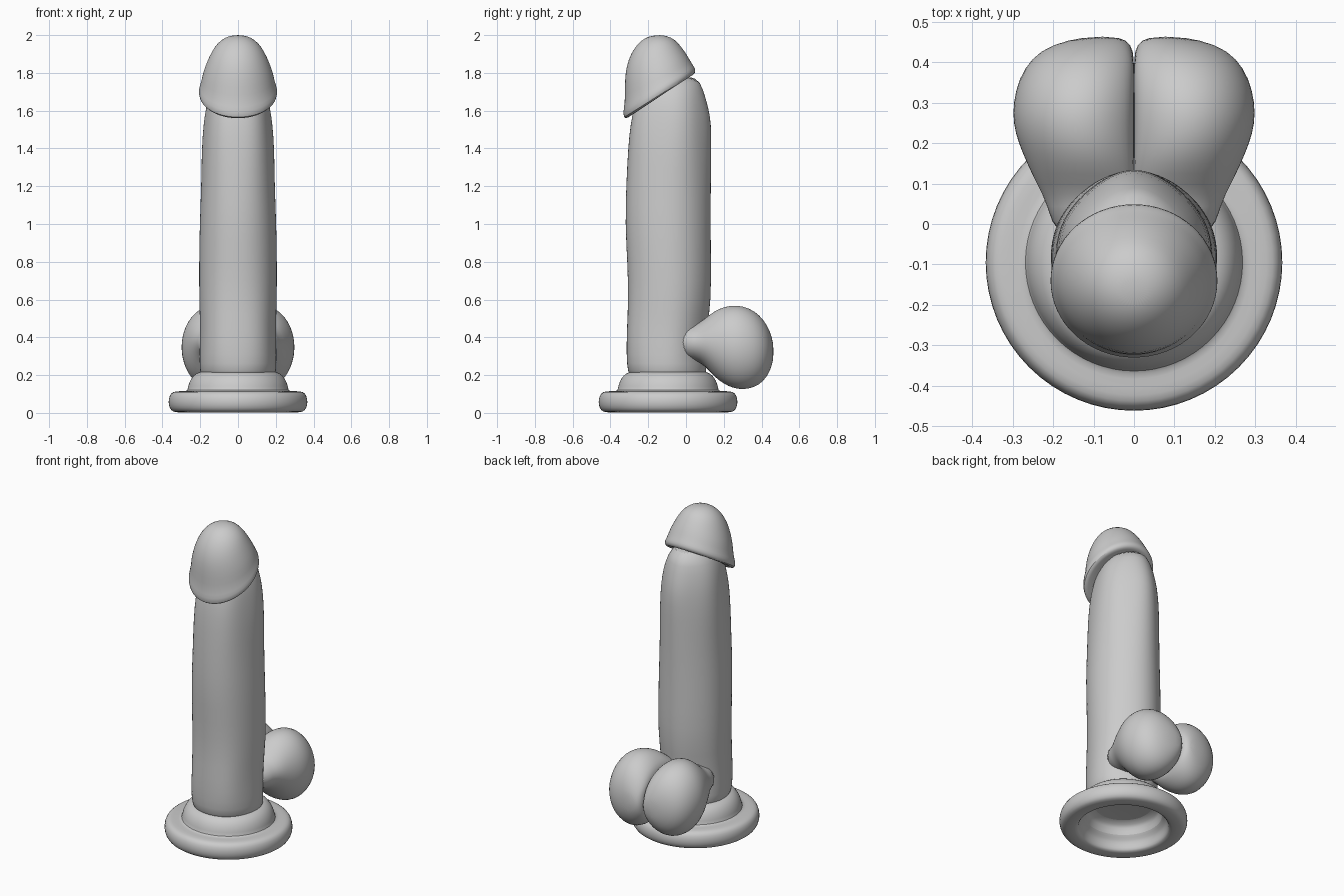
import bpy, bmesh, math

grey = bpy.data.materials.new("soft grey")
grey.diffuse_color = (0.6, 0.6, 0.6, 1)
SIDES = 32


def finish(name, bm, levels=1, angle=50):
    bmesh.ops.recalc_face_normals(bm, faces=bm.faces[:])
    me = bpy.data.meshes.new(name)
    bm.to_mesh(me)
    bm.free()
    me.materials.append(grey)
    ob = bpy.data.objects.new(name, me)
    bpy.context.collection.objects.link(ob)
    if levels:
        sub = ob.modifiers.new("smooth", 'SUBSURF')
        sub.levels = sub.render_levels = levels
    bpy.ops.object.select_all(action='DESELECT')
    ob.select_set(True)
    bpy.context.view_layer.objects.active = ob
    bpy.ops.object.shade_smooth_by_angle(angle=math.radians(angle))
    return ob


def loft(rings, caps=True):
    """Skin a list of point rings into one tube."""
    bm = bmesh.new()
    vs = [[bm.verts.new(p) for p in r] for r in rings]
    for a, b in zip(vs, vs[1:]):
        for i in range(len(a)):
            j = (i + 1) % len(a)
            bm.faces.new((a[i], a[j], b[j], b[i]))
    if caps:
        for r in (vs[0], vs[-1]):
            bm.faces.new(r)
    return bm


def turns():
    return [2 * math.pi * i / SIDES for i in range(SIDES)]


# Suction base: turned profile (radius, z), hollow underneath
profile = [(0.02, 0.16), (0.19, 0.16), (0.215, 0.13), (0.22, 0.085), (0.245, 0.07),
           (0.255, 0.04), (0.26, 0.012), (0.275, 0.002), (0.335, 0.002), (0.357, 0.012),
           (0.370, 0.04), (0.370, 0.075), (0.358, 0.105), (0.335, 0.115), (0.285, 0.115),
           (0.268, 0.118), (0.266, 0.14), (0.256, 0.17), (0.238, 0.198), (0.21, 0.217),
           (0.17, 0.222), (0.02, 0.222)]
rings = [[(r * math.cos(a), -0.095 + r * math.sin(a), z) for a in turns()] for r, z in profile]
finish("suction_base", loft(rings))

# Shaft: z, front y, back y, half width, strength of surface folds
sections = [(0.17, -0.29, 0.10, 0.19, 0), (0.22, -0.312, 0.11, 0.203, 0.002),
            (0.30, -0.320, 0.10, 0.205, 0.005), (0.45, -0.318, 0.11, 0.200, 0.005),
            (0.60, -0.308, 0.132, 0.207, 0.003), (0.80, -0.313, 0.132, 0.207, 0.002),
            (1.00, -0.325, 0.130, 0.204, 0.002), (1.20, -0.320, 0.130, 0.195, 0.003),
            (1.40, -0.312, 0.132, 0.193, 0.005), (1.53, -0.300, 0.130, 0.182, 0.007),
            (1.62, -0.280, 0.115, 0.170, 0.006), (1.71, -0.250, 0.090, 0.145, 0.003),
            (1.79, -0.200, 0.060, 0.090, 0)]
rings = []
for z, y0, y1, hx, fold in sections:
    ring = []
    for a in turns():
        k = 1 + fold * 4 * math.sin(5 * a)
        ring.append((hx * k * math.cos(a), (y0 + y1) / 2 + (y1 - y0) / 2 * k * math.sin(a), z))
    rings.append(ring)
finish("shaft", loft(rings))

# Head: tilted rings given by front point, back point and half width
tilted = [((-0.26, 1.60), (-0.01, 1.78), 0.13), ((-0.312, 1.556), (0.035, 1.785), 0.188),
          ((-0.330, 1.560), (0.050, 1.800), 0.207), ((-0.334, 1.595), (0.051, 1.822), 0.210),
          ((-0.324, 1.640), (0.036, 1.843), 0.196), ((-0.325, 1.720), (0.020, 1.870), 0.187),
          ((-0.322, 1.800), (0.000, 1.905), 0.166), ((-0.306, 1.870), (-0.03, 1.945), 0.141),
          ((-0.276, 1.930), (-0.06, 1.978), 0.111), ((-0.235, 1.975), (-0.10, 1.996), 0.070),
          ((-0.190, 1.996), (-0.14, 2.001), 0.028)]
rings = []
for (yf, zf), (yb, zb), hx in tilted:
    ring = []
    for a in turns():
        t = (1 + math.sin(a)) / 2
        ring.append((hx * math.cos(a), yf + (yb - yf) * t, zf + (zb - zf) * t))
    rings.append(ring)
finish("head", loft(rings))

# Rear lobes: y, bottom z, top z, inner x, outer x; cut flat at the middle seam
lobe = [(-0.04, 0.29, 0.46, 0.02, 0.195), (0.05, 0.28, 0.46, -0.04, 0.214),
        (0.10, 0.25, 0.50, -0.04, 0.242), (0.15, 0.19, 0.54, -0.04, 0.265),
        (0.20, 0.152, 0.562, -0.04, 0.287), (0.25, 0.130, 0.570, -0.04, 0.300),
        (0.30, 0.122, 0.567, -0.04, 0.300), (0.36, 0.132, 0.543, -0.035, 0.286),
        (0.41, 0.165, 0.497, -0.02, 0.255), (0.445, 0.218, 0.435, 0.005, 0.205),
        (0.464, 0.285, 0.365, 0.035, 0.12)]
for side, label in ((1, "right"), (-1, "left")):
    rings = []
    for y, z0, z1, x0, x1 in lobe:
        rings.append([(side * max(0, (x0 + x1) / 2 + (x1 - x0) / 2 * math.cos(a)), y,
                       (z0 + z1) / 2 + (z1 - z0) / 2 * math.sin(a)) for a in turns()])
    finish(label + "_lobe", loft(rings))
